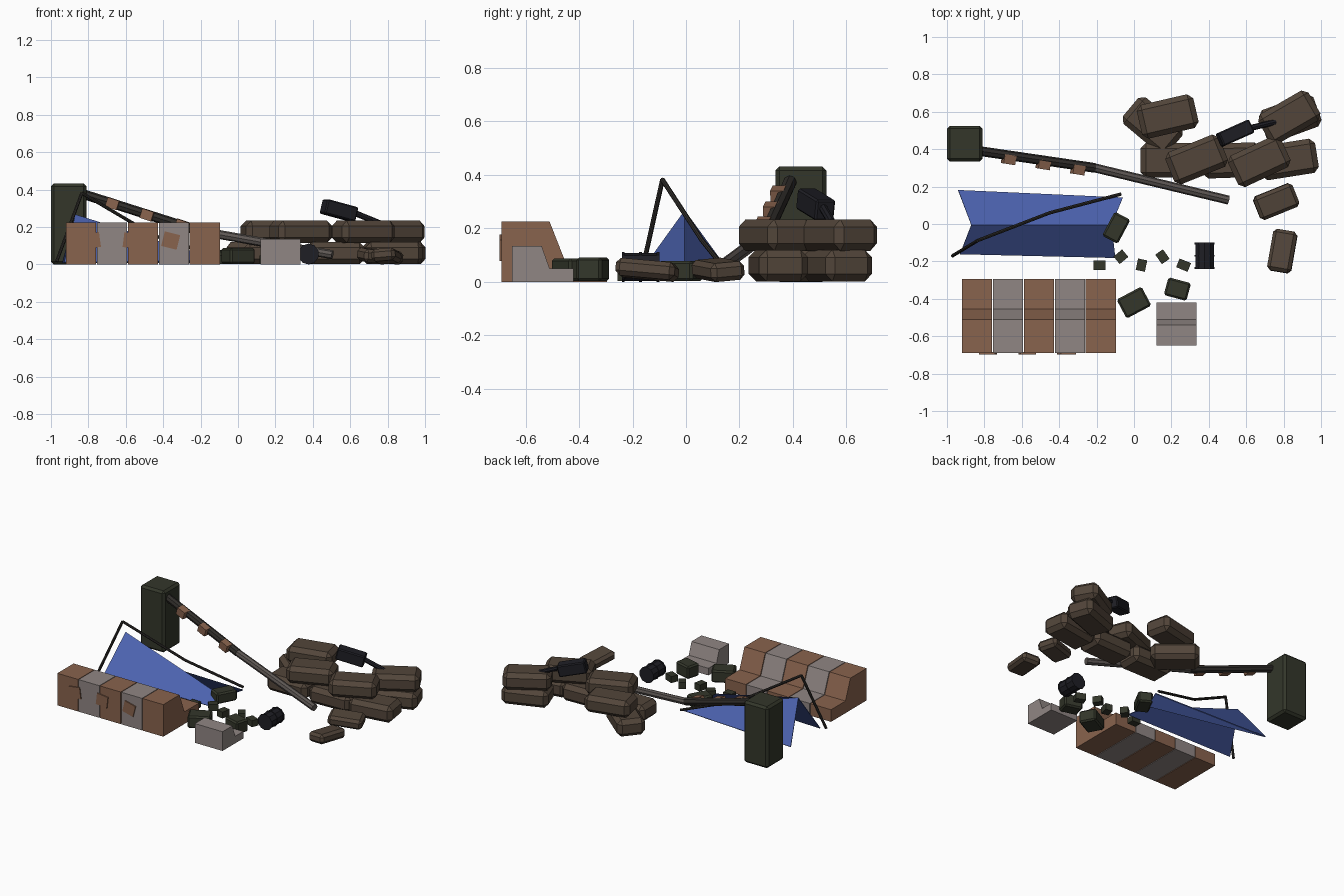
import bpy, bmesh, math
from mathutils import Vector, Euler, Matrix

if "Cube" in bpy.data.objects:
    bpy.data.objects.remove(bpy.data.objects["Cube"])


def material(name, r, g, b):
    m = bpy.data.materials.new(name)
    m.diffuse_color = (r, g, b, 1)
    m.use_nodes = True
    m.node_tree.nodes["Principled BSDF"].inputs["Base Color"].default_value = m.diffuse_color
    return m


BRICK = material("brick", .25, .125, .075)
GREY = material("concrete", .28, .24, .23)
BLUE = material("blue_cloth", .07, .12, .42)
BAG = material("sack", .085, .06, .042)
GREEN = material("dark_green", .033, .037, .023)
DARK = material("dark_metal", .013, .013, .018)
STEEL = material("steel", .11, .095, .088)
POLE = material("pole", .03, .027, .024)


def finish(bm, name, mat, matrix=None):
    if matrix:
        bm.transform(matrix)
    bmesh.ops.recalc_face_normals(bm, faces=bm.faces)
    me = bpy.data.meshes.new(name)
    bm.to_mesh(me)
    bm.free()
    me.materials.append(mat)
    ob = bpy.data.objects.new(name, me)
    bpy.context.collection.objects.link(ob)
    return ob


def box(name, center, size, mat, rot=(0, 0, 0), bevel=0.0):
    bm = bmesh.new()
    bmesh.ops.create_cube(bm, size=1)
    bm.transform(Matrix.Diagonal((*size, 1)))
    if bevel:
        bmesh.ops.bevel(bm, geom=bm.edges[:], offset=bevel, segments=1,
                        affect='EDGES', profile=.5)
    e = Euler([math.radians(a) for a in rot]).to_matrix().to_4x4()
    return finish(bm, name, mat, Matrix.Translation(center) @ e)


def rod(name, a, b, radius, mat, sides=8):
    a, b = Vector(a), Vector(b)
    d = b - a
    bm = bmesh.new()
    bmesh.ops.create_cone(bm, cap_ends=True, segments=sides, radius1=radius,
                          radius2=radius, depth=d.length)
    q = d.to_track_quat('Z', 'Y').to_matrix().to_4x4()
    return finish(bm, name, mat, Matrix.Translation((a + b) / 2) @ q)


def prism(name, profile, x0, x1, mat):
    # (y, z) profile swept along x
    bm = bmesh.new()
    f = bm.faces.new([bm.verts.new((x0, y, z)) for y, z in profile])
    r = bmesh.ops.extrude_face_region(bm, geom=[f])
    vs = [v for v in r['geom'] if isinstance(v, bmesh.types.BMVert)]
    bmesh.ops.translate(bm, verts=vs, vec=(x1 - x0, 0, 0))
    return finish(bm, name, mat)


# Stepped barrier of five segments, plus a broken-off small one
wall = [(-.69, 0), (-.69, .225), (-.51, .225), (-.455, .085), (-.295, .085), (-.295, 0)]
for i in range(5):
    x = -.92 + i * .1655
    prism(f"barrier_segment_{i}", wall, x, x + .161, GREY if i % 2 else BRICK)
chunk = [(-.65, 0), (-.65, .135), (-.54, .135), (-.51, .05), (-.42, .05), (-.42, 0)]
prism("barrier_fragment", chunk, .12, .335, GREY)
for i, a in enumerate((-8, 7, 14)):
    box(f"barrier_patch_{i}", (-.78 + .21 * i, -.691, .128), (.085, .012, .08), BRICK, (0, a, 0))

# Collapsed tent sheet: ridge runs from high left end to the ground at right
bm = bmesh.new()
rows = [[(-.94, .18, .01), (-.06, .14, .02)],
        [(-.87, -.005, .265), (-.12, -.005, .012)],
        [(-.93, -.16, .01), (-.10, -.18, .02)]]
v = [[bm.verts.new(p) for p in r] for r in rows]
for i in range(2):
    bm.faces.new((v[i][0], v[i][1], v[i + 1][1], v[i + 1][0]))
tarp = finish(bm, "tent_sheet", BLUE)
s = tarp.modifiers.new("thickness", 'SOLIDIFY')
s.thickness = .006
s.offset = 0

# Bent tent pole
pts = [(-.97, -.17, .015), (-.835, -.088, .382), (-.45, .06, .155), (-.07, .16, .03)]
for i in range(3):
    rod(f"tent_pole_{i}", pts[i], pts[i + 1], .009, POLE)

# Pillar with the fallen, bent beam and its clamps
box("pillar", (-.905, .43, .216), (.19, .19, .432), GREEN, bevel=.015)
bend = (-.21, .30, .18)
rod("beam_upper", (-.84, .392, .38), bend, .026, POLE)
rod("beam_lower", bend, (.505, .128, .052), .024, STEEL)
for i, p in enumerate([(-.67, .345, .325), (-.485, .318, .265), (-.30, .29, .21)]):
    box(f"beam_clamp_{i}", p, (.065, .05, .052), BRICK, (0, 18, -9))

# Sandbags: x, y, z, turn
bags = [(.19, .34, .061, 0), (.52, .34, .061, 2), (.825, .345, .061, 9),
        (.10, .525, .061, -40), (.835, .565, .061, 20),
        (.18, .575, .175, 13), (.335, .345, .175, 22), (.67, .335, .175, 25),
        (.83, .57, .175, 30)]
for i, (x, y, z, a) in enumerate(bags):
    box(f"sandbag_{i}", (x, y, z), (.31, .185, .118), BAG, (0, 0, a), .028)
box("sandbag_fallen_0", (.76, .12, .045), (.225, .135, .07), BAG, (5, 4, 22), .018)
box("sandbag_fallen_1", (.793, -.145, .045), (.225, .13, .066), BAG, (-5, 5, 80), .018)

# Dark device lying on the sandbags
box("device_body", (.54, .485, .289), (.185, .078, .08), DARK, (0, 14, 24), .007)
rod("device_arm", (.60, .508, .285), (.755, .545, .222), .016, DARK)

# Drum on its side, with raised hoops
rod("drum", (.377, -.24, .056), (.377, -.10, .056), .052, DARK, 10)
for i, y in enumerate((-.235, -.17, -.105)):
    rod(f"drum_hoop_{i}", (.377, y - .005, .056), (.377, y + .005, .056), .056, DARK, 10)

# Green rubble, large then small: x, y, length, width, height, turn
rubble = [(-.095, -.02, .145, .095, .075, 62), (0, -.42, .15, .115, .085, 28),
          (.232, -.348, .125, .098, .088, -15), (-.185, -.22, .065, .05, .04, 0),
          (-.07, -.175, .06, .052, .045, 40), (.04, -.22, .05, .062, .045, -12),
          (.152, -.175, .062, .05, .045, -55), (.265, -.22, .066, .05, .045, -22)]
for i, (x, y, l, w, h, a) in enumerate(rubble):
    box(f"rubble_{i}", (x, y, h / 2 + .003), (l, w, h), GREEN, (0, 0, a), .01 if i < 3 else 0)
